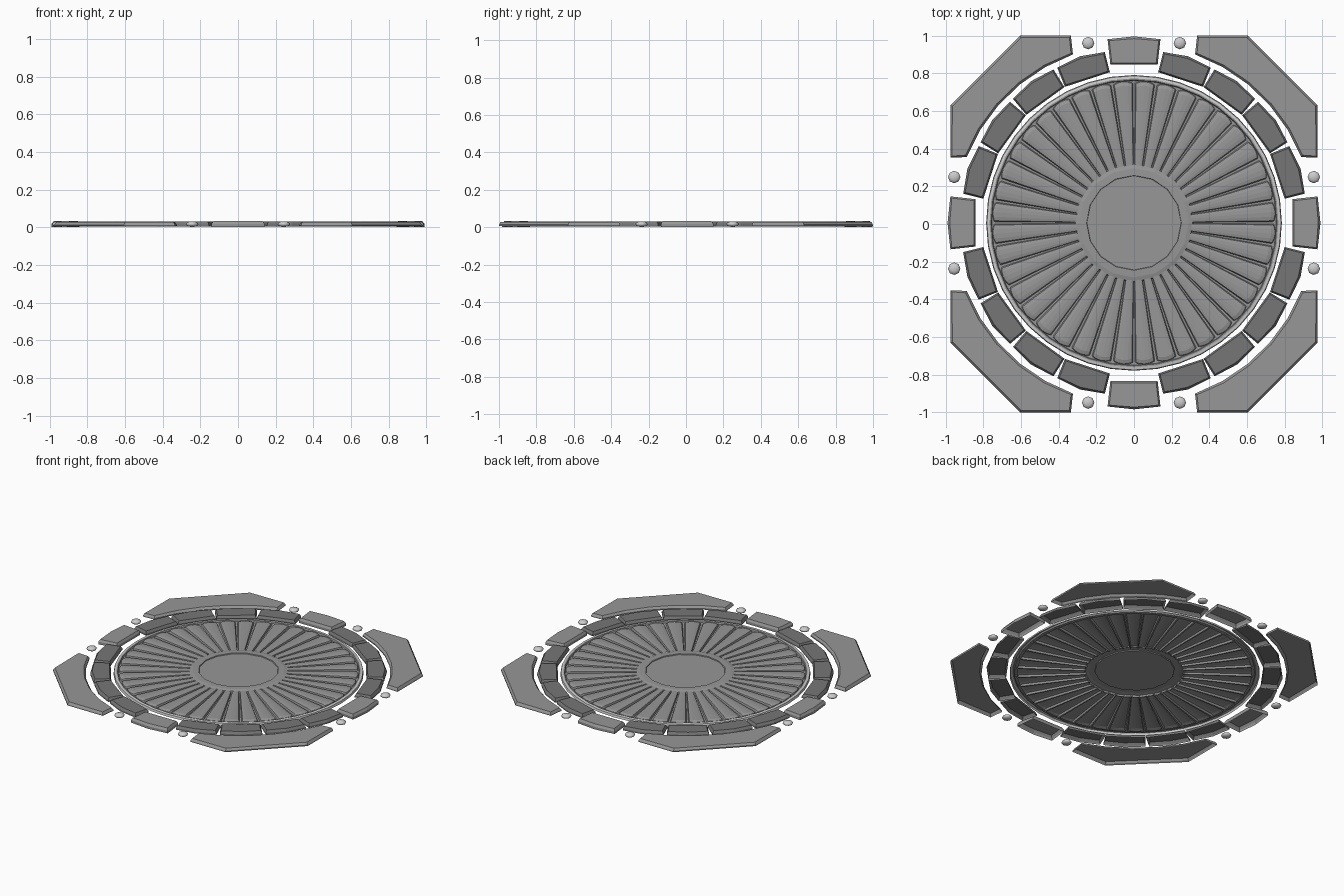
import bpy, bmesh
from math import sin, cos, radians, pi

if "Cube" in bpy.data.objects:
    bpy.data.objects.remove(bpy.data.objects["Cube"])


def material(name, v):
    m = bpy.data.materials.new(name)
    m.diffuse_color = (v, v, v, 1)
    m.use_nodes = True
    m.node_tree.nodes["Principled BSDF"].inputs["Base Color"].default_value = m.diffuse_color
    return m


mid = material("mid_stone", 0.31)
dark = material("dark_stone", 0.18)


def finish(bm, name, smooth=False, mat=None):
    bm.normal_update()
    me = bpy.data.meshes.new(name)
    bm.to_mesh(me)
    bm.free()
    for p in me.polygons:
        p.use_smooth = smooth
    ob = bpy.data.objects.new(name, me)
    bpy.context.collection.objects.link(ob)
    if mat:
        me.materials.append(mat)
    return ob


def polar(r, deg, c=(0, 0)):
    return (c[0] + r * cos(radians(deg)), c[1] + r * sin(radians(deg)))


def slab(name, pts, z0, z1, mat, edge=0.012):
    """Hollow-backed slab with a chamfered top edge."""
    area = sum(a[0] * b[1] - b[0] * a[1] for a, b in zip(pts, pts[1:] + pts[:1]))
    if area < 0:
        pts = pts[::-1]
    bm = bmesh.new()
    zc = z1 - 0.015
    low = [bm.verts.new((x, y, z0)) for x, y in pts]
    top = [bm.verts.new((x, y, zc)) for x, y in pts]
    n = len(pts)
    for i in range(n):
        j = (i + 1) % n
        bm.faces.new((low[i], low[j], top[j], top[i]))
    cap = bm.faces.new(top)
    bm.normal_update()
    bmesh.ops.inset_region(bm, faces=[cap], thickness=edge, use_boundary=True)
    for v in cap.verts:
        v.co.z = z1
    return finish(bm, name, mat=mat)


def lathe(name, profile, seg, cap=False, mat=None):
    bm = bmesh.new()
    rings = [[bm.verts.new((*polar(r, 360 * i / seg, C), z)) for i in range(seg)]
             for r, z in profile]
    for a, b in zip(rings, rings[1:]):
        for i in range(seg):
            j = (i + 1) % seg
            bm.faces.new((a[i], b[i], b[j], a[j]))
    if cap:
        bm.faces.new(rings[0])
    return finish(bm, name, mat=mat)


C = (0, 0.006)

# centre boss and pale outer rim
lathe("centre_boss", [(0.25, 0.024), (0.252, 0.030), (0.29, 0.029),
                      (0.312, 0.024), (0.318, 0.012)], 16, cap=True, mat=mid)
lathe("rim_inner_band", [(0.735, 0.010), (0.755, 0.012), (0.759, 0.022),
                         (0.767, 0.023)], 40, mat=mid)
lathe("outer_rim", [(0.767, 0.023), (0.781, 0.021), (0.785, 0.006)], 40)

# fluted dish: rounded petals with flat grooves between and scalloped ends
N = 40
steps = [(-0.45, 0), (-0.40, 0.75), (-0.22, 0.94), (0, 1),
         (0.22, 0.94), (0.40, 0.75), (0.45, 0)]
bm = bmesh.new()
cols = []
for k in range(N):
    for off, h in steps:
        a = 360 * (k + 0.5 + off) / N
        end = 0.736 + 0.015 * cos(pi * off)
        z = 0.010 + 0.016 * h
        cols.append([bm.verts.new((*polar(r, a, C), zz)) for r, zz in
                     ((0.305, z), (end - 0.02, z), (end, z - 0.006 * h),
                      (end + 0.004, 0.010))])
for i, a in enumerate(cols):
    b = cols[(i + 1) % len(cols)]
    for j in range(3):
        bm.faces.new((a[j], a[j + 1], b[j + 1], b[j]))
finish(bm, "fluted_dish", mat=mid)

# ring of stones, with larger ones pushed outwards at the four cardinal points
for k in range(20):
    a = 18 * k
    if k % 5:
        pts = [polar(0.81, a - 8.9, C), polar(0.920, a - 8.3, C), polar(0.930, a, C),
               polar(0.920, a + 8.3, C), polar(0.81, a + 8.9, C)]
        slab("ring_stone", pts, 0.004, 0.030, dark)
    else:
        pts = [polar(0.850, a - 8.5, C), polar(0.985, a - 8.2, C), polar(0.990, a, C),
               polar(0.985, a + 8.2, C), polar(0.850, a + 8.5, C)]
        slab("cardinal_stone", pts, 0.0, 0.032, mid)

# corner slabs: chamfered outside, curved inside
for sx in (1, -1):
    for sy in (1, -1):
        pts = [(0.335, 1.0), (0.605, 1.0), (0.975, 0.63), (0.975, 0.352)]
        pts += [polar(0.957, 21.8 + 48.4 * i / 5) for i in range(6)]
        slab("corner_slab", [(x * sx, y * sy) for x, y in pts], 0.006, 0.028, mid)

# small pale studs either side of each cardinal stone
for k in range(4):
    for s in (-1, 1):
        x, y = polar(0.985, 90 * k + 14.3 * s, C)
        bm = bmesh.new()
        bmesh.ops.create_uvsphere(bm, u_segments=8, v_segments=6, radius=0.033)
        for v in bm.verts:
            v.co = (v.co.x + x, v.co.y + y, v.co.z * 0.46 + 0.016)
        finish(bm, "stud", smooth=True)
